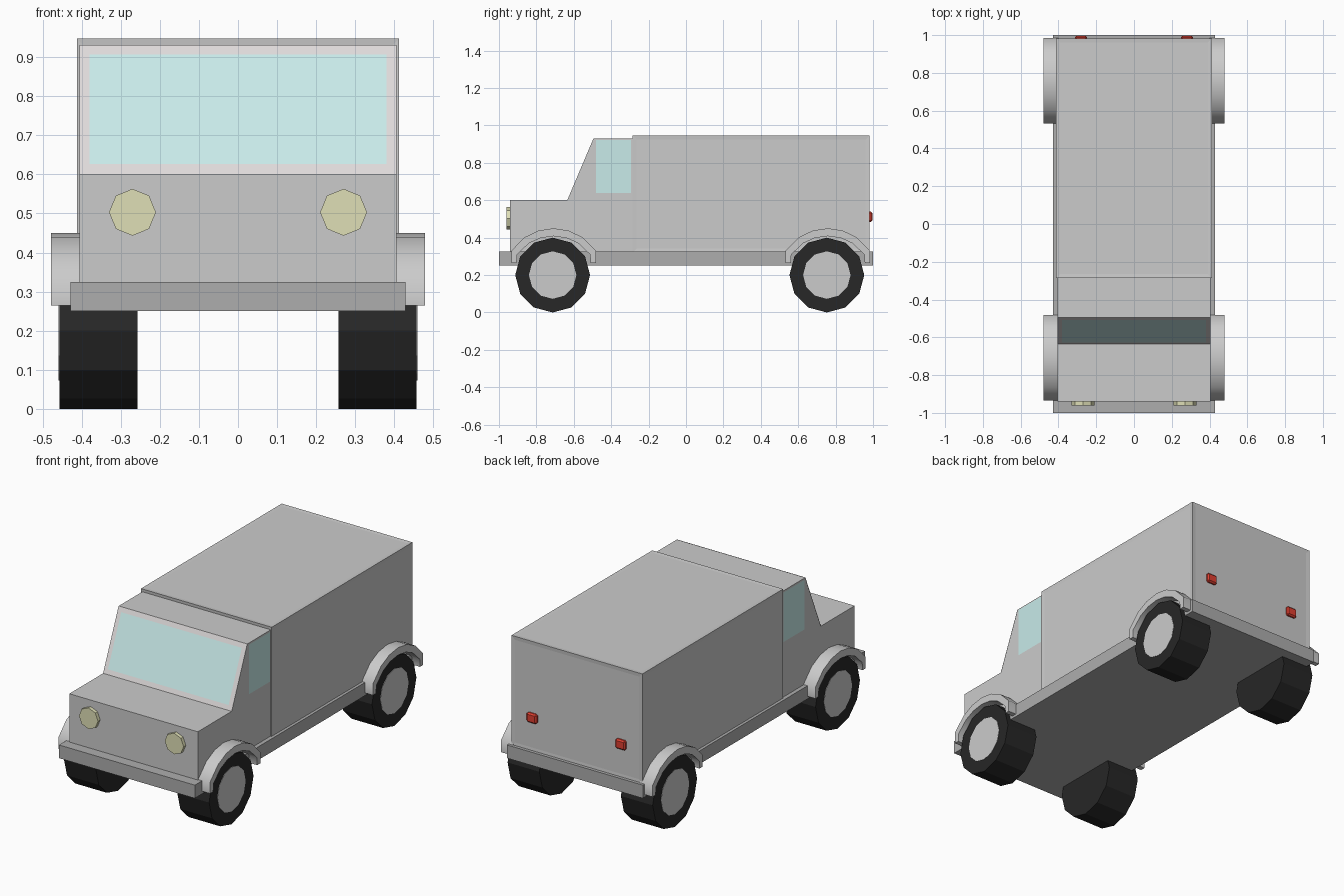
import bpy, bmesh, math
from mathutils import Matrix

if "Cube" in bpy.data.objects:
    bpy.data.objects.remove(bpy.data.objects["Cube"])


def material(name, r, g, b):
    m = bpy.data.materials.new(name)
    m.diffuse_color = (r, g, b, 1)
    m.use_nodes = True
    m.node_tree.nodes["Principled BSDF"].inputs["Base Color"].default_value = m.diffuse_color
    return m


BLACK = material("rubber", 0.02, 0.02, 0.02)
DARK = material("dark_grey", 0.42, 0.42, 0.42)
TRIM = material("trim_grey", 0.6, 0.6, 0.6)
PANEL = material("panel_grey", 0.68, 0.68, 0.68)
GLASS = material("glass", 0.58, 0.83, 0.82)
FRAME = material("window_frame", 0.74, 0.71, 0.71)
YELLOW = material("lamp_yellow", 0.74, 0.74, 0.47)
RED = material("lamp_red", 0.75, 0.05, 0.03)


def finish(name, bm, *mats):
    bmesh.ops.recalc_face_normals(bm, faces=bm.faces[:])
    me = bpy.data.meshes.new(name)
    bm.to_mesh(me)
    bm.free()
    ob = bpy.data.objects.new(name, me)
    bpy.context.collection.objects.link(ob)
    for m in mats:
        me.materials.append(m)
    return ob


def box(name, lo, hi, mat, inset=0, bevel=0):
    bm = bmesh.new()
    size = [b - a for a, b in zip(lo, hi)]
    mid = [(a + b) / 2 for a, b in zip(lo, hi)]
    bmesh.ops.create_cube(bm, size=1, matrix=Matrix.Translation(mid) @ Matrix.Diagonal((*size, 1)))
    mats = [mat]
    if inset:
        # framed panels on every face
        faces = bm.faces[:]
        bmesh.ops.inset_individual(bm, faces=faces, thickness=inset, depth=-0.002)
        for f in faces:
            f.material_index = 1
        mats.append(PANEL)
    if bevel:
        bmesh.ops.bevel(bm, geom=bm.edges[:], offset=bevel, segments=1, affect='EDGES')
    return finish(name, bm, *mats)


def extrude_x(name, profile, x0, x1, *mats):
    """Extrude a closed (y, z) profile from x0 to x1."""
    bm = bmesh.new()
    face = bm.faces.new([bm.verts.new((x0, y, z)) for y, z in profile])
    new = bmesh.ops.extrude_face_region(bm, geom=[face])["geom"]
    for v in new:
        if isinstance(v, bmesh.types.BMVert):
            v.co.x = x1
    return finish(name, bm, *mats)


def cylinder(name, centre, radius, depth, sides, axis, mat):
    bm = bmesh.new()
    m = Matrix.Translation(centre) @ Matrix.Rotation(math.pi / 2, 4, 'Y' if axis == 'X' else 'X')
    bmesh.ops.create_cone(bm, cap_ends=True, segments=sides, radius1=radius,
                          radius2=radius, depth=depth, matrix=m)
    return finish(name, bm, mat)


def quad(name, pts, mat):
    bm = bmesh.new()
    bm.faces.new([bm.verts.new(p) for p in pts])
    return finish(name, bm, mat)


# Chassis, cab and cargo box
box("chassis", (-0.428, -1, 0.25), (0.428, 1, 0.325), DARK)
extrude_x("cab", [(-0.94, 0.32), (-0.94, 0.6), (-0.635, 0.6), (-0.495, 0.93),
                  (-0.28, 0.93), (-0.28, 0.32)], -0.405, 0.405, PANEL)
box("cargo_box", (-0.412, -0.285, 0.32), (0.412, 0.982, 0.947), TRIM, inset=0.03)


# Windscreen frame and glass lying on the sloped face
def slope(x, z, off):
    return (x, -0.635 + (z - 0.6) * 0.14 / 0.33 - off, z + off * 0.42)


def screen(name, w, z0, z1, off, mat):
    quad(name, [slope(-w, z0, off), slope(w, z0, off), slope(w, z1, off), slope(-w, z1, off)], mat)


screen("windscreen_frame", 0.405, 0.6, 0.93, 0.001, FRAME)
screen("windscreen", 0.38, 0.625, 0.905, 0.003, GLASS)

# Wheel arch profile: outer curve then inner curve
half = [(0.226, 0.265), (0.226, 0.33), (0.155, 0.402), (0.08, 0.438)]
half_in = [(0.198, 0.265), (0.195, 0.31), (0.132, 0.37), (0.07, 0.398)]
outer = [(-y, z) for y, z in half] + [(0, 0.45)] + half[::-1]
inner = [(-y, z) for y, z in half_in] + [(0, 0.408)] + half_in[::-1]
arch = outer + inner[::-1]

for side, s in (("left", -1), ("right", 1)):
    quad(side + "_window", [(s * 0.408, y, z) for y, z in
                            ((-0.482, 0.64), (-0.295, 0.64), (-0.295, 0.922), (-0.482, 0.922))], GLASS)
    cylinder(side + "_headlight", (s * 0.27, -0.948, 0.503), 0.06, 0.024, 8, 'Y', YELLOW)
    xs = sorted((s * 0.248, s * 0.312))
    box(side + "_tail_light", (xs[0], 0.97, 0.485), (xs[1], 0.996, 0.54), RED, bevel=0.008)
    # Wheels, hubs and arches
    for end, y in (("front", -0.713), ("rear", 0.753)):
        name = f"{end}_{side}_"
        cylinder(name + "tyre", (s * 0.357, y, 0.2), 0.2, 0.2, 12, 'X', BLACK)
        cylinder(name + "hub", (s * 0.45, y, 0.2), 0.127, 0.018, 12, 'X', PANEL)
        fender = extrude_x(name + "wheel_arch", [(y + 0.005 + a, z) for a, z in arch],
                           s * 0.40, s * 0.478, PANEL)
        bpy.ops.object.select_all(action='DESELECT')
        fender.select_set(True)
        bpy.context.view_layer.objects.active = fender
        bpy.ops.object.shade_smooth_by_angle(angle=math.radians(50))
